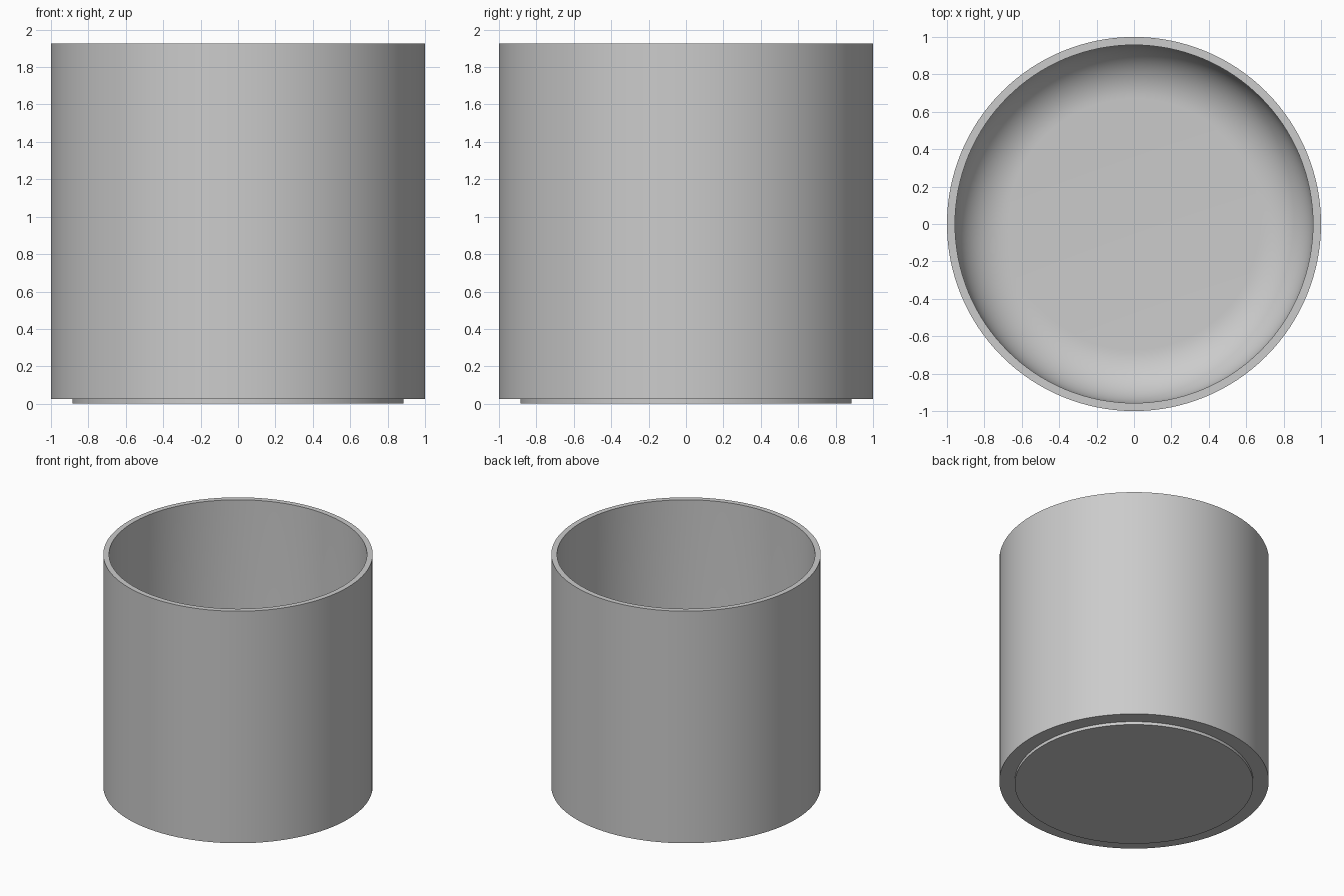
import bpy, bmesh, math

if "Cube" in bpy.data.objects:
    bpy.data.objects.remove(bpy.data.objects["Cube"])

R, R_IN, R_FOOT, R_FLOOR = 1.0, 0.957, 0.885, 0.672
TOP, STEP, FLOOR = 1.925, 0.025, 0.005
FILLET = R_IN - R_FLOOR
SEGMENTS = 128

# Half profile: foot, outer wall, rim, inner wall, rounded inner corner, floor
profile = [(0, 0), (R_FOOT, 0), (R_FOOT, STEP), (R, STEP), (R, TOP), (R_IN, TOP)]
for i in range(17):
    a = math.pi / 2 * i / 16
    profile.append((R_FLOOR + FILLET * math.cos(a), FLOOR + FILLET * (1 - math.sin(a))))
profile.append((0, FLOOR))

# Revolve the profile into a solid cup
bm = bmesh.new()
verts = [bm.verts.new((r, 0, z)) for r, z in profile]
edges = [bm.edges.new(pair) for pair in zip(verts, verts[1:])]
bmesh.ops.spin(bm, geom=verts + edges, cent=(0, 0, 0), axis=(0, 0, 1),
               angle=2 * math.pi, steps=SEGMENTS, use_merge=True)
bmesh.ops.remove_doubles(bm, verts=bm.verts, dist=0.0001)
bmesh.ops.recalc_face_normals(bm, faces=bm.faces)

mesh = bpy.data.meshes.new("cup")
bm.to_mesh(mesh)
bm.free()
cup = bpy.data.objects.new("cup", mesh)
bpy.context.collection.objects.link(cup)

# Smooth curved walls, crisp rim and foot
bpy.context.view_layer.objects.active = cup
cup.select_set(True)
bpy.ops.object.shade_smooth_by_angle(angle=math.radians(30))
